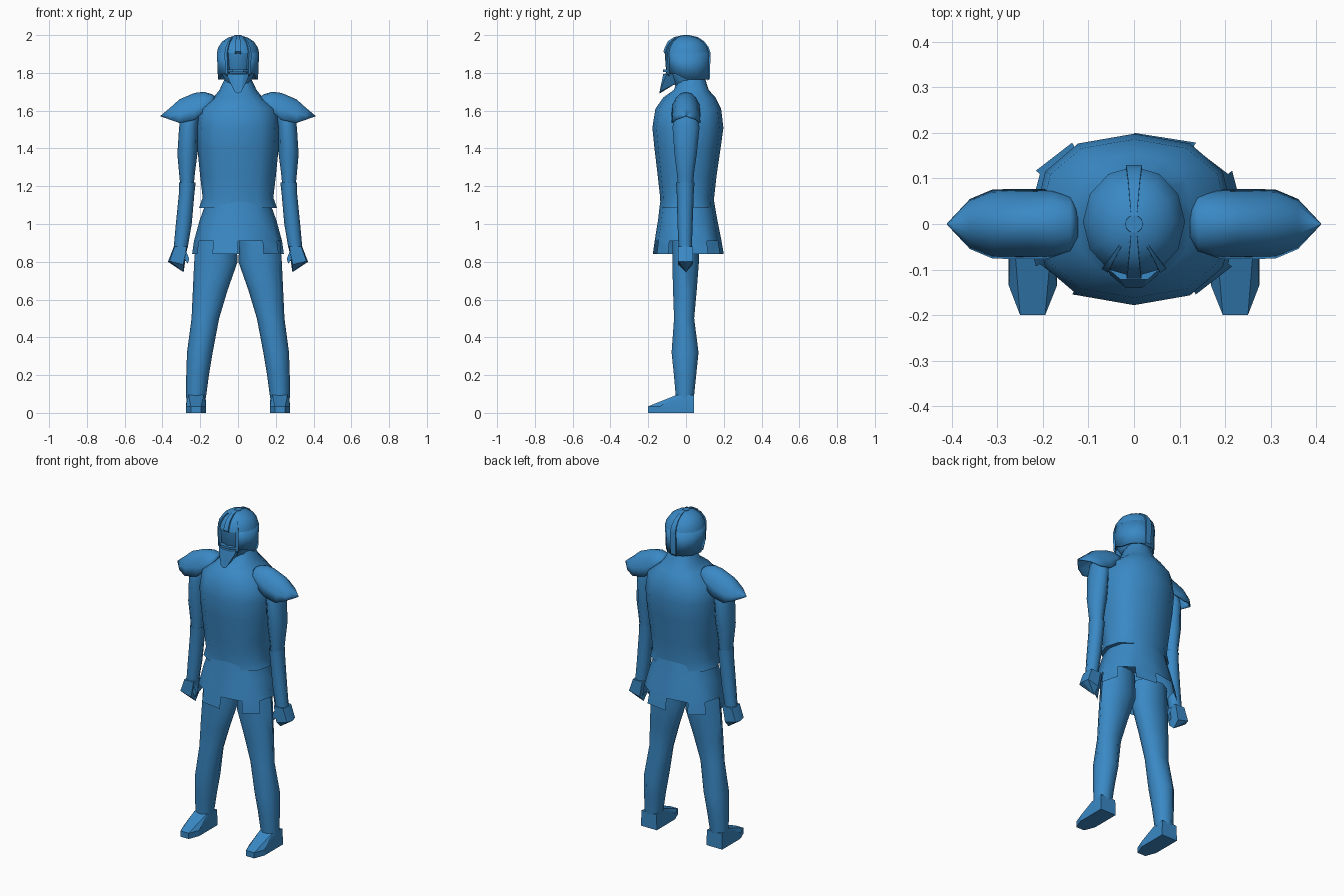
import bpy, bmesh, math
from math import sin, cos, radians, pi

# One blue paint for the whole figure
blue = bpy.data.materials.new("blue_paint")
blue.diffuse_color = (.042, .25, .56, 1)


def finish(name, bm, mirror=False, thick=0.0, angle=35):
    bmesh.ops.recalc_face_normals(bm, faces=bm.faces[:])
    me = bpy.data.meshes.new(name)
    bm.to_mesh(me)
    bm.free()
    me.materials.append(blue)
    ob = bpy.data.objects.new(name, me)
    bpy.context.collection.objects.link(ob)
    bpy.ops.object.select_all(action='DESELECT')
    ob.select_set(True)
    bpy.context.view_layer.objects.active = ob
    bpy.ops.object.shade_smooth_by_angle(angle=radians(angle))
    if thick:
        m = ob.modifiers.new("Thickness", 'SOLIDIFY')
        m.thickness = thick
        m.offset = -1
    if mirror:
        ob.modifiers.new("Mirror", 'MIRROR')
    return ob


def skin(rings, closed=True, caps=(True, True)):
    """Bridge a list of point rings; returns bmesh and vertex rings."""
    bm = bmesh.new()
    vs = [[bm.verts.new(p) for p in r] for r in rings]
    n = len(vs[0])
    for a, b in zip(vs, vs[1:]):
        for i in range(n if closed else n - 1):
            j = (i + 1) % n
            bm.faces.new((a[i], a[j], b[j], b[i]))
    if closed:
        for use, r in zip(caps, (vs[0], vs[-1])):
            if use:
                bm.faces.new(r)
    return bm, vs


def ring(cx, cy, z, rx, ry, n=12, power=1.0):
    pts = []
    for i in range(n):
        c, s = cos(2 * pi * i / n), sin(2 * pi * i / n)
        pts.append((cx + rx * math.copysign(abs(c) ** power, c),
                    cy + ry * math.copysign(abs(s) ** power, s), z))
    return pts


def loft(name, secs, n=12, power=1.0, mirror=False, caps=(True, True), angle=50):
    bm, _ = skin([ring(*s, n=n, power=power) for s in secs], caps=caps)
    return finish(name, bm, mirror, angle=angle)


def hull(name, pts, mirror=False):
    bm = bmesh.new()
    for p in pts:
        bm.verts.new(p)
    bmesh.ops.convex_hull(bm, input=bm.verts[:])
    return finish(name, bm, mirror, angle=20)


# Jacket and neck
loft("jacket", [
    (0, .006, 1.085, .206, .141), (0, .006, 1.14, .187, .143),
    (0, .006, 1.25, .200, .155), (0, .008, 1.40, .215, .175),
    (0, .010, 1.51, .220, .188), (0, .012, 1.61, .207, .174),
    (0, .018, 1.67, .130, .138), (0, .028, 1.71, .098, .092),
    (0, .030, 1.79, .060, .065)], power=.84)

# Skirt with alternating hanging tabs
secs = [(0, .006, 1.15, .165, .138), (0, .007, 1.09, .178, .147),
        (0, .009, 1.02, .203, .157), (0, .011, .91, .233, .177), (0, .012, .84, .243, .188)]
bm, vs = skin([ring(*s, power=.84) for s in secs[:4]], caps=(True, False))
low = ring(*secs[4], power=.84)
for i in range(0, 12, 2):
    j = (i + 1) % 12
    bm.faces.new((vs[3][i], vs[3][j], bm.verts.new(low[j]), bm.verts.new(low[i])))
finish("skirt", bm, angle=40)

# Legs
loft("leg", [
    (.115, 0, .95, .105, .075), (.117, -.002, .80, .115, .074),
    (.147, -.006, .65, .092, .066), (.173, -.010, .50, .073, .056),
    (.202, -.005, .32, .068, .075), (.214, -.005, .20, .060, .062),
    (.222, -.006, .08, .052, .050)], n=10, mirror=True)

# Boots: sole and sloping upper
sole = [(.169, .042), (.275, .042), (.275, -.135), (.250, -.2), (.195, -.2), (.169, -.135)]
hull("boot", [(x, y, 0) for x, y in sole] + [(x, y, .035) for x, y in sole]
     + [(.172, .042, .095), (.272, .042, .095), (.262, -.05, .095), (.182, -.05, .095)], True)

# Upper arms
loft("upper_arm", [
    (.240, 0, 1.65, .025, .03), (.252, 0, 1.59, .048, .062),
    (.262, 0, 1.51, .050, .075), (.268, -.002, 1.37, .053, .062),
    (.270, -.003, 1.27, .042, .048), (.270, -.003, 1.18, .033, .040)],
    n=10, mirror=True)

# Forearm guards, flared at the elbow
loft("forearm_guard", [
    (.270, -.004, 1.19, .034, .038), (.268, -.004, 1.22, .044, .049),
    (.272, -.004, 1.16, .041, .045), (.287, -.005, 1.00, .042, .040),
    (.304, -.004, .87, .037, .035)], n=8, mirror=True, angle=50)

# Fists with slanted knuckles, plus thumb
mid = [(.268, .88), (.340, .88), (.371, .80), (.288, .745)]
side = [(.272, .88), (.335, .88), (.362, .803), (.290, .785)]
hull("fist", [(x, 0, z) for x, z in mid]
     + [(x, y, z) for x, z in side for y in (-.042, .036)], True)
hull("thumb", [(x, y, z) for x, z in ((.276, .86), (.258, .815), (.266, .79), (.295, .83))
               for y in (-.036, -.012)], True)

# Shoulder plates: arched sections along x (x, half width, bottom, top)
arches = [(.123, .030, 1.665, 1.678), (.140, .062, 1.640, 1.688),
          (.180, .076, 1.595, 1.700), (.230, .077, 1.552, 1.694),
          (.310, .076, 1.535, 1.660), (.360, .055, 1.552, 1.615),
          (.410, .002, 1.570, 1.573)]
rings = [[(x, hw * cos(pi * k / 8), b + (t - b) * sin(pi * k / 8)) for k in range(9)]
         for x, hw, b, t in arches]
bm, _ = skin(rings, closed=False)
finish("shoulder_plate", bm, True, thick=.006, angle=45)

# Head inside the helmet
loft("head", [(0, .01, 1.73, .055, .065), (0, .0, 1.80, .088, .105),
              (0, .0, 1.91, .098, .113)])

# Helmet dome
loft("helmet_dome", [(0, .005, 1.905, .112, .121), (0, .005, 1.935, .105, .112),
                     (0, .004, 1.965, .085, .090), (0, .002, 1.985, .056, .060),
                     (0, 0, 1.997, .020, .021)], angle=45)

# Helmet sides and neck guard, open at the face, cheeks cut higher in front
bm = bmesh.new()
top = ring(0, .005, 1.908, .112, .121)
bot = [(x, y, 1.765 if y > -.03 else 1.795) for x, y, _ in ring(0, .005, 0, .106, .119)]
for i in range(12):
    if i not in (8, 9):
        j = (i + 1) % 12
        bm.faces.new([bm.verts.new(p) for p in (top[i], top[j], bot[j], bot[i])])
bmesh.ops.remove_doubles(bm, verts=bm.verts[:], dist=.0001)
finish("helmet_side", bm, thick=.012, angle=20)

# Mouth ledge and face mask
hull("mouth_ledge", [(x, y, z) for x, y in ((-.06, -.095), (.06, -.095), (.03, -.122), (-.03, -.122))
                     for z in (1.805, 1.818)])
mask = [(.058, -.100, 1.795), (.03, -.120, 1.795), (.052, -.112, 1.77), (.018, -.14, 1.70),
        (.05, -.015, 1.80), (.03, -.06, 1.74)]
hull("face_mask", [(s * x, y, z) for x, y, z in mask for s in (1, -1)] + [(0, -.141, 1.69)])


# Raised ribs over the dome: path of (distance from axis, z, half width)
def rib(name, direction, path):
    d = radians(direction)
    ux, uy = cos(d), sin(d)
    rings = []
    for r, z, w in path:
        rings.append([((r + dr) * ux - s * w * uy, (r + dr) * uy + s * w * ux, z + dz)
                      for s, dr, dz in ((-1, -.012, -.012), (-1, 0, 0), (1, 0, 0), (1, -.012, -.012))])
    bm, _ = skin(rings)
    finish(name, bm, angle=40)


dome = [(.015, 2.0, .006), (.062, 1.99, .010), (.096, 1.968, .013), (.120, 1.936, .016)]
rib("crest_back", 90, dome + [(.130, 1.905, .018), (.126, 1.77, .018)])
rib("crest_front", -90, dome[:3] + [(.112, 1.936, .015), (.120, 1.912, .016)])
for name, a in (("left_rib", -58), ("right_rib", -122)):
    rib(name, a, [(.060, 1.988, .003), (.092, 1.967, .005), (.112, 1.936, .007),
                  (.121, 1.908, .008), (.117, 1.795, .008)])
bm, _ = skin([ring(0, 0, 1.985, .021, .021), ring(0, 0, 2.0, .019, .019)])
finish("crown_stud", bm)
